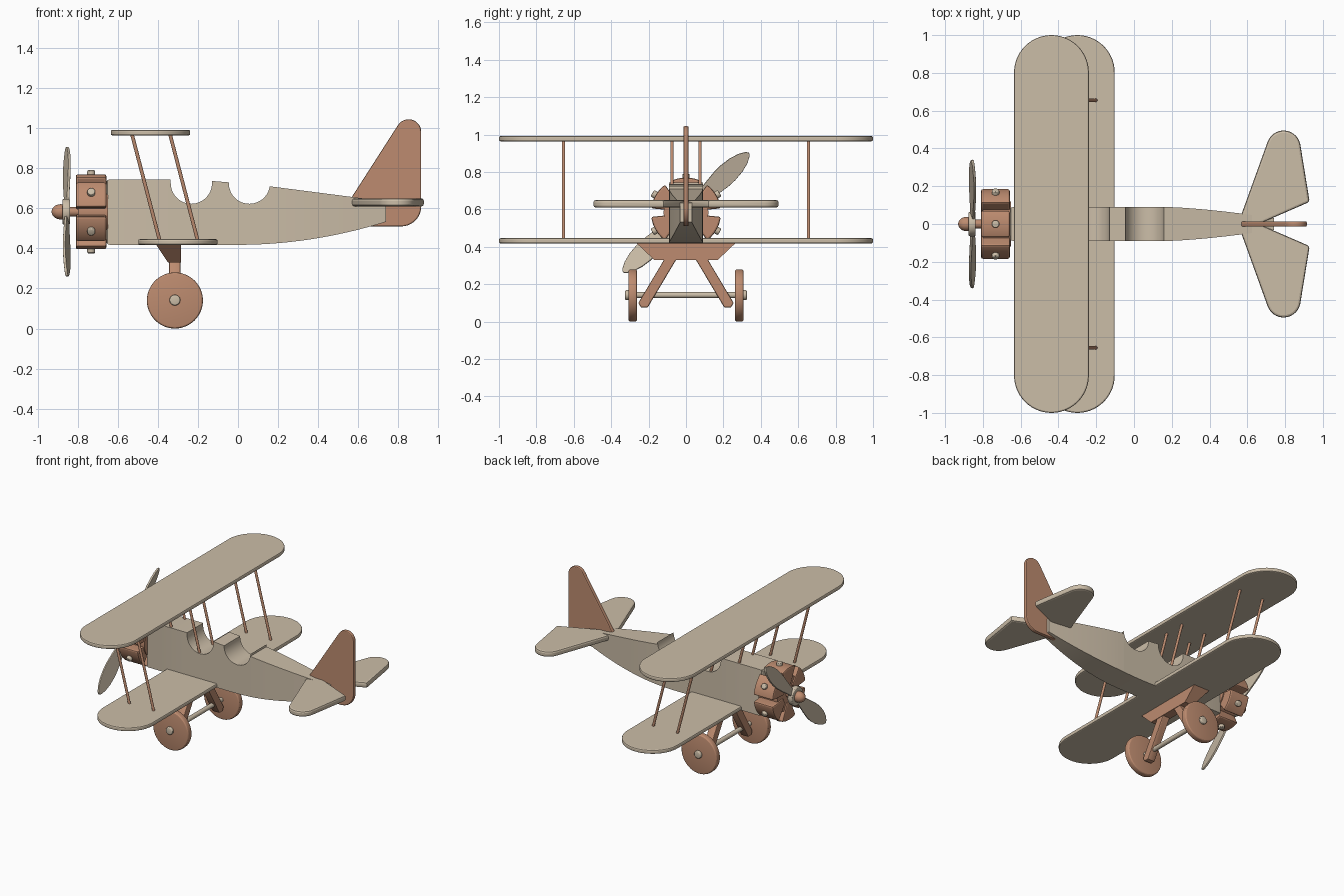
import bpy, bmesh
from math import sin, cos, pi, radians
from mathutils import Vector, Matrix

cube = bpy.data.objects.get("Cube")
if cube:
    bpy.data.objects.remove(cube)


def material(name, rgb):
    m = bpy.data.materials.new(name)
    m.use_nodes = True
    m.diffuse_color = (*rgb, 1)
    m.node_tree.nodes["Principled BSDF"].inputs["Base Color"].default_value = (*rgb, 1)
    return m


CREAM = material("cream_wood", (0.60, 0.51, 0.39))
COPPER = material("reddish_wood", (0.51, 0.26, 0.16))


def finish(name, bm, mat, bevel=0, segments=2, matrix=None):
    """Round the sharp edges, then turn the bmesh into a shaded object."""
    bmesh.ops.recalc_face_normals(bm, faces=bm.faces)
    if bevel:
        sharp = [e for e in bm.edges if e.calc_face_angle(0) > 0.6]
        bmesh.ops.bevel(bm, geom=sharp, offset=bevel, segments=segments,
                        profile=0.5, affect='EDGES', clamp_overlap=True)
    if matrix:
        bm.transform(matrix)
    mesh = bpy.data.meshes.new(name)
    bm.to_mesh(mesh)
    bm.free()
    mesh.materials.append(mat)
    obj = bpy.data.objects.new(name, mesh)
    bpy.context.collection.objects.link(obj)
    bpy.ops.object.select_all(action='DESELECT')
    obj.select_set(True)
    bpy.context.view_layer.objects.active = obj
    bpy.ops.object.shade_smooth_by_angle(angle=radians(21))
    return obj


def prism(name, outline, axis, lo, hi, mat, bevel=0, matrix=None):
    """Extrude a 2D outline along an axis from lo to hi."""
    place = {'x': lambda a, b, t: (t, a, b),
             'y': lambda a, b, t: (a, t, b),
             'z': lambda a, b, t: (a, b, t)}[axis]
    bm = bmesh.new()
    low = [bm.verts.new(place(a, b, lo)) for a, b in outline]
    high = [bm.verts.new(place(a, b, hi)) for a, b in outline]
    bm.faces.new(low)
    bm.faces.new(high)
    n = len(outline)
    for i in range(n):
        j = (i + 1) % n
        bm.faces.new((low[i], low[j], high[j], high[i]))
    return finish(name, bm, mat, bevel, 2, matrix)


def rod(name, start, end, radius, mat, sides=24, bevel=0):
    start, end = Vector(start), Vector(end)
    d = end - start
    bm = bmesh.new()
    bmesh.ops.create_cone(bm, cap_ends=True, segments=sides, radius1=radius,
                          radius2=radius, depth=d.length)
    m = Matrix.Translation((start + end) / 2) @ d.to_track_quat('Z', 'Y').to_matrix().to_4x4()
    return finish(name, bm, mat, bevel, 3, m)


def arc(cx, cy, r, a0, a1, n=12):
    return [(cx + r * cos(radians(a0 + (a1 - a0) * i / n)),
             cy + r * sin(radians(a0 + (a1 - a0) * i / n))) for i in range(n + 1)]


# Fuselage: lofted rectangles, with two round cockpit scoops in the top
def bottom(x):
    return 0.418 + 0.115 * (max(x, 0) / 0.74) ** 2


def half_width(x):
    return 0.09 - 0.035 * (max(x - 0.16, 0) / 0.41) ** 1.5


sections = [(-0.657, 0.733, 0.012), (-0.652, 0.741, 0.004), (-0.64, 0.745, 0)]
for cx, left, right in ((-0.233, 0.745, 0.737), (0.057, 0.73, 0.71)):
    sections.append((cx - 0.103, left, 0))
    sections += [(x, z, 0) for x, z in arc(cx, 0.726, 0.103, 180, 360, 24)]
    sections.append((cx + 0.103, right, 0))
for i in range(1, 13):
    t = i / 12
    sections.append((0.16 + 0.58 * t, 0.71 - 0.075 * t, 0))

bm = bmesh.new()
rings = []
for x, top, inset in sections:
    w, b = half_width(x) - inset, bottom(x) + inset
    rings.append([bm.verts.new(p) for p in ((x, -w, b), (x, w, b), (x, w, top), (x, -w, top))])
for r, s in zip(rings, rings[1:]):
    for i in range(4):
        j = (i + 1) % 4
        bm.faces.new((r[i], r[j], s[j], s[i]))
bm.faces.new(rings[0])
bm.faces.new(rings[-1])
bmesh.ops.remove_doubles(bm, verts=bm.verts, dist=0.0001)
finish("fuselage", bm, CREAM)

# Wings with round tips
for name, cx, z in (("upper_wing", -0.437, 0.964), ("lower_wing", -0.3, 0.418)):
    tips = arc(cx, 0.802, 0.198, 0, 180, 28) + arc(cx, -0.802, 0.198, 180, 360, 28)
    prism(name, tips, 'z', z, z + 0.028, CREAM, 0.008)

# Slanted struts between the wings
for side, sign in (("left", 1), ("right", -1)):
    for place, y in (("outer", 0.655), ("inner", 0.075)):
        for row, x in (("front", -0.53), ("rear", -0.34)):
            rod(f"{side}_{place}_{row}_strut", (x, sign * y, 0.972),
                (x + 0.14, sign * y, 0.435), 0.009, COPPER, 12)

# Tailplane with a notch for the rudder
half = [(0.57, 0.055)] + arc(0.792, 0.405, 0.09, 160, 10, 14) + [(0.93, 0.117)]
outline = half + [(0.66, 0)] + [(x, -y) for x, y in reversed(half)]
prism("tailplane", outline, 'z', 0.61, 0.65, CREAM, 0.012)

# Tail fin
fin = ([(0.66, 0.51)] + arc(0.815, 0.61, 0.1, 270, 360, 10)
       + arc(0.852, 0.982, 0.063, 0, 148, 12) + [(0.567, 0.655), (0.567, 0.62), (0.66, 0.6)])
prism("tail_fin", fin, 'y', -0.014, 0.014, COPPER, 0.007)

# Radial engine: six wedge cylinders, each with a cream bolt
AXIS = 0.583
rod("engine_core", (-0.8, 0, AXIS), (-0.65, 0, AXIS), 0.12, COPPER, 32)
for i in range(6):
    a = 30 + 60 * i
    wedge = arc(0, AXIS, 0.187, a - 23, a + 23, 10) + arc(0, AXIS, 0.06, a + 20, a - 20, 2)
    prism(f"engine_cylinder_{i + 1}", wedge, 'x', -0.81, -0.657, COPPER, 0.01)
    d = Vector((0, cos(radians(a)), sin(radians(a))))
    c = Vector((-0.733, 0, AXIS))
    rod(f"engine_bolt_{i + 1}", c + d * 0.17, c + d * 0.208, 0.02, CREAM, 20, 0.007)

# Propeller: shaft, hub, nose cap and two pitched blades
rod("propeller_shaft", (-0.85, 0, AXIS), (-0.79, 0, AXIS), 0.023, COPPER)
rod("propeller_hub", (-0.876, 0, AXIS), (-0.838, 0, AXIS), 0.065, CREAM, 32, 0.008)
bm = bmesh.new()
bmesh.ops.create_uvsphere(bm, u_segments=24, v_segments=14, radius=1)
nose = (Matrix.Translation((-0.885, 0, AXIS)) @ Matrix.Rotation(pi / 2, 4, 'Y')
        @ Matrix.Diagonal((0.038, 0.038, 0.046, 1)))
finish("nose_cap", bm, COPPER, matrix=nose)
edge = [(0.02, 0.02), (0.032, 0.1), (0.047, 0.19), (0.056, 0.26), (0.057, 0.31),
        (0.05, 0.37), (0.035, 0.42), (0.015, 0.455)]
leaf = edge + [(0, 0.465)] + [(-a, b) for a, b in reversed(edge)]
for i in range(2):
    turn = (Matrix.Translation((-0.855, 0, AXIS)) @ Matrix.Rotation(radians(-46.5) + pi * i, 4, 'X')
            @ Matrix.Rotation(radians(14), 4, 'Z'))
    prism(f"propeller_blade_{i + 1}", leaf, 'x', -0.007, 0.007, CREAM, 0.004, turn)

# Undercarriage block with a sloping front
bm = bmesh.new()
corners = [bm.verts.new((x, sy * y, z)) for sy in (1, -1) for x, y, z in (
    (-0.41, 0.265, 0.42), (-0.285, 0.265, 0.42), (-0.35, 0.17, 0.33), (-0.285, 0.17, 0.33))]
bmesh.ops.convex_hull(bm, input=corners)
bmesh.ops.dissolve_limit(bm, angle_limit=0.02, verts=bm.verts, edges=bm.edges)
finish("undercarriage_block", bm, COPPER)

# Legs, wheels and axle
rod("axle", (-0.315, -0.31, 0.142), (-0.315, 0.31, 0.142), 0.016, CREAM)
for side, s in (("left", 1), ("right", -1)):
    leg = [(s * y, z) for y, z in ((0.05, 0.335), (0.115, 0.335), (0.255, 0.1), (0.24, 0.075), (0.205, 0.075))]
    prism(f"{side}_leg", leg, 'x', -0.345, -0.288, COPPER, 0.006)
    rod(f"{side}_wheel", (-0.315, s * 0.262, 0.14), (-0.315, s * 0.308, 0.14),
        0.14, COPPER, 48, 0.012)
    rod(f"{side}_hub_cap", (-0.315, s * 0.3, 0.142), (-0.315, s * 0.326, 0.142),
        0.027, CREAM, 24, 0.009)
